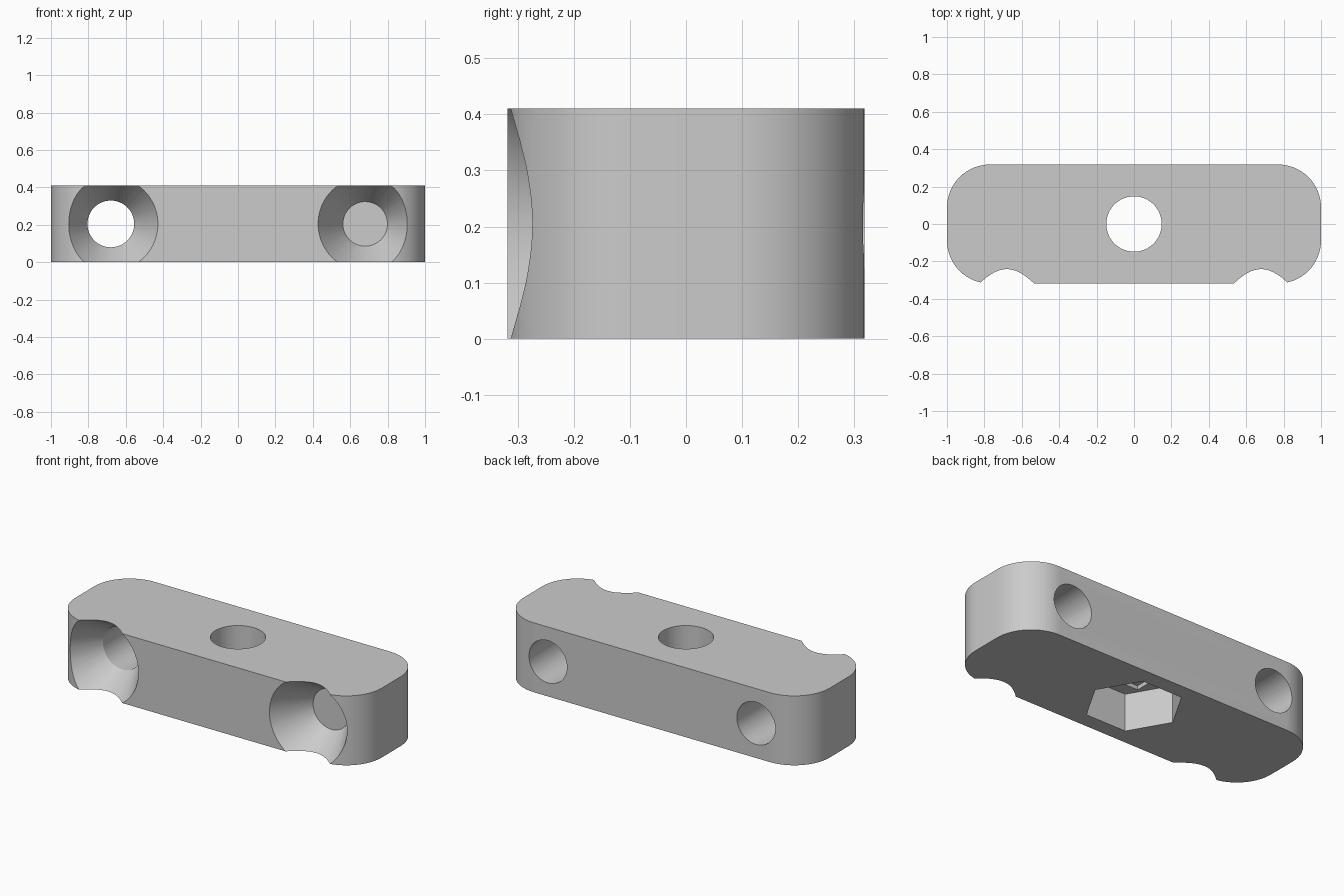
import bpy
import bmesh
from math import pi, cos, sin, radians

cube = bpy.data.objects.get("Cube")
if cube:
    bpy.data.objects.remove(cube, do_unlink=True)

LENGTH, WIDTH, HEIGHT = 2.0, 0.636, 0.41
CORNER = 0.23
SCREW_X = 0.68

grey = bpy.data.materials.new("plain_grey")
grey.use_nodes = True
grey.diffuse_color = (0.6, 0.6, 0.6, 1)
grey.node_tree.nodes["Principled BSDF"].inputs["Base Color"].default_value = (0.6, 0.6, 0.6, 1)


def rounded_block(name, steps=16):
    """Rounded rectangle outline extruded upwards."""
    bm = bmesh.new()
    outline = []
    for quarter, (sx, sy) in enumerate([(1, 1), (-1, 1), (-1, -1), (1, -1)]):
        cx = sx * (LENGTH / 2 - CORNER)
        cy = sy * (WIDTH / 2 - CORNER)
        for i in range(steps + 1):
            a = (quarter + i / steps) * pi / 2
            outline.append(bm.verts.new((cx + CORNER * cos(a), cy + CORNER * sin(a), 0)))
    base = bm.faces.new(outline)
    top = bmesh.ops.extrude_face_region(bm, geom=[base])["geom"]
    bmesh.ops.translate(bm, vec=(0, 0, HEIGHT),
                        verts=[v for v in top if isinstance(v, bmesh.types.BMVert)])
    bmesh.ops.recalc_face_normals(bm, faces=bm.faces)
    mesh = bpy.data.meshes.new(name)
    bm.to_mesh(mesh)
    bm.free()
    obj = bpy.data.objects.new(name, mesh)
    bpy.context.collection.objects.link(obj)
    mesh.materials.append(grey)
    return obj


def cut(body, sides, r_low, r_high, low, high, x=None, turn=0):
    """Cut a prism or cone: upright at the middle, or along -y at a given x."""
    middle, depth = (low + high) / 2, high - low
    if x is None:
        place, tilt = (0, 0, middle), (0, 0, turn)
    else:
        place, tilt = (x, -middle, HEIGHT / 2), (pi / 2, 0, 0)
    bpy.ops.mesh.primitive_cone_add(vertices=sides, radius1=r_low, radius2=r_high,
                                    depth=depth, location=place, rotation=tilt)
    tool = bpy.context.object
    tool.hide_render = True
    mod = body.modifiers.new("cut", 'BOOLEAN')
    mod.operation = 'DIFFERENCE'
    mod.solver = 'EXACT'
    mod.object = tool
    bpy.context.view_layer.objects.active = body
    bpy.ops.object.modifier_apply(modifier=mod.name)
    bpy.data.objects.remove(tool, do_unlink=True)


block = rounded_block("mounting_block")

# Screw holes with conical countersinks on the front
for side in (-1, 1):
    cut(block, 64, 0.125, 0.125, -0.5, 0.5, x=side * SCREW_X)
    cut(block, 64, 0.119, 0.369, 0.10, 0.51, x=side * SCREW_X)

# Hexagonal nut pocket underneath, with a shallow square step above it
# (the primitive starts its first corner on +y, so turn the hexagon to +x)
cut(block, 6, 0.262, 0.262, -0.1, 0.22, turn=radians(90))
cut(block, 4, 0.212, 0.212, -0.1, 0.243, turn=radians(45))

# Central bolt hole
cut(block, 64, 0.148, 0.148, -0.2, 0.6)

# Smooth round walls, sharp edges
bpy.ops.object.select_all(action='DESELECT')
block.select_set(True)
bpy.context.view_layer.objects.active = block
bpy.ops.object.shade_smooth_by_angle(angle=radians(30))
